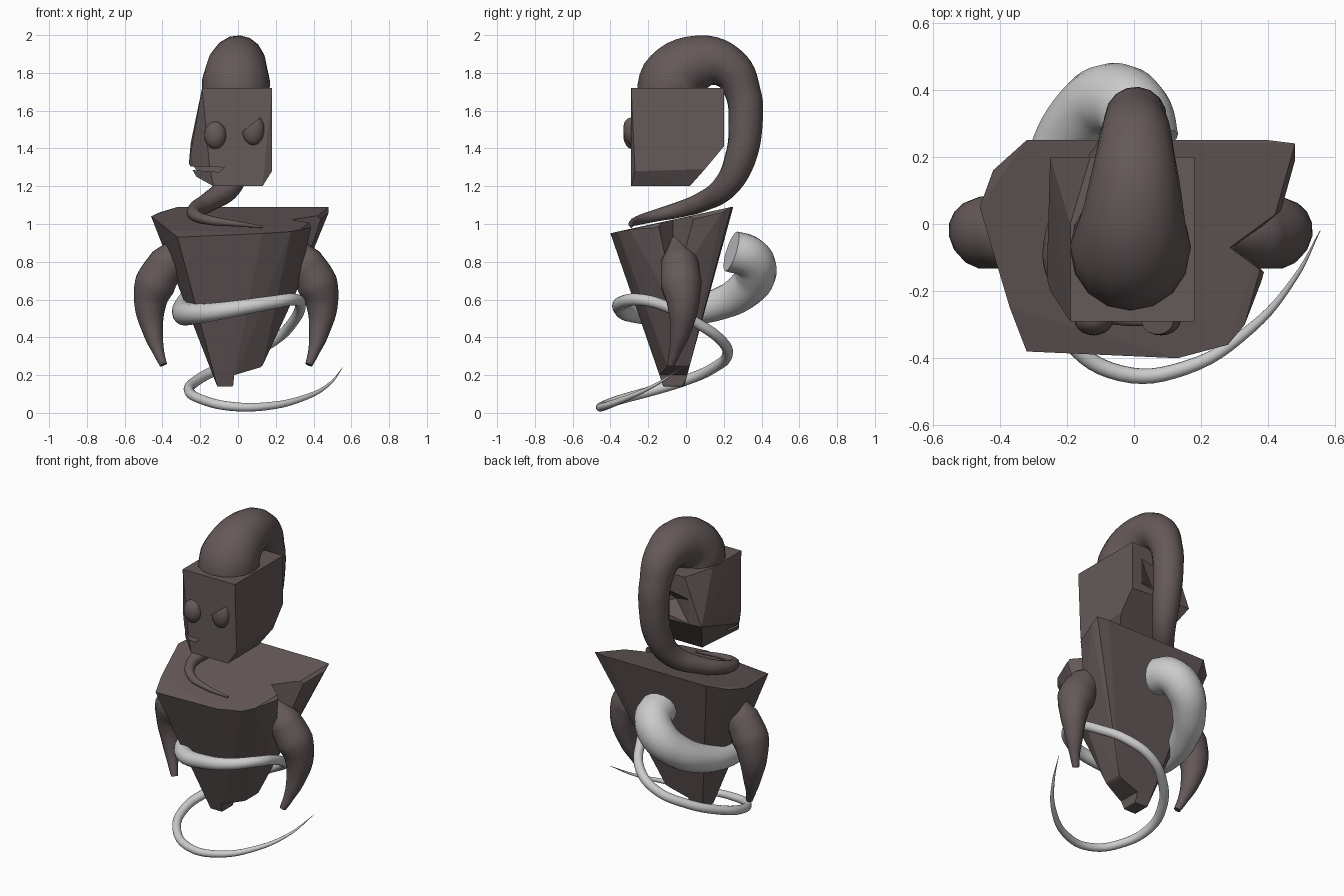
import bpy, bmesh, math
from mathutils import Vector

if "Cube" in bpy.data.objects:
    bpy.data.objects.remove(bpy.data.objects["Cube"])

dark = bpy.data.materials.new("dark_stone")
dark.diffuse_color = (0.13, 0.1, 0.1, 1)
dark.use_nodes = True
dark.node_tree.nodes["Principled BSDF"].inputs["Base Color"].default_value = dark.diffuse_color


def add(name, mesh, mat=None, smooth=False):
    ob = bpy.data.objects.new(name, mesh)
    bpy.context.collection.objects.link(ob)
    if mat:
        mesh.materials.clear()
        mesh.materials.append(mat)
    mesh.polygons.foreach_set("use_smooth", [smooth] * len(mesh.polygons))
    return ob


def soften(ob, degrees):
    bpy.ops.object.select_all(action='DESELECT')
    bpy.context.view_layer.objects.active = ob
    ob.select_set(True)
    bpy.ops.object.shade_smooth_by_angle(angle=math.radians(degrees))


def hull(name, pts, mat=dark):
    """Faceted rock from a handful of corner points."""
    bm = bmesh.new()
    for p in pts:
        bm.verts.new(p)
    bmesh.ops.convex_hull(bm, input=bm.verts)
    loose = [v for v in bm.verts if not v.link_faces]
    bmesh.ops.delete(bm, geom=loose, context='VERTS')
    bmesh.ops.recalc_face_normals(bm, faces=bm.faces)
    me = bpy.data.meshes.new(name)
    bm.to_mesh(me)
    bm.free()
    return add(name, me, mat)


def baked(ob):
    dg = bpy.context.evaluated_depsgraph_get()
    dg.update()
    return bpy.data.meshes.new_from_object(ob.evaluated_get(dg))


def carve(ob, pts):
    """Cut a wedge out of a rock."""
    cutter = hull("cutter", pts)
    cutter.hide_render = True
    m = ob.modifiers.new("cut", 'BOOLEAN')
    m.operation, m.solver, m.object = 'DIFFERENCE', 'EXACT', cutter
    me = baked(ob)
    ob.modifiers.clear()
    ob.data = me
    bpy.data.objects.remove(cutter)


def tube(name, pts, mat=None):
    """Tapered smooth tube through (x, y, z, radius) points."""
    cu = bpy.data.curves.new(name, 'CURVE')
    cu.dimensions = '3D'
    cu.bevel_depth, cu.bevel_resolution = 1, 6
    cu.resolution_u, cu.use_fill_caps = 6, True
    sp = cu.splines.new('BEZIER')
    sp.bezier_points.add(len(pts) - 1)
    for b, (x, y, z, r) in zip(sp.bezier_points, pts):
        b.co, b.radius = (x, y, z), r
        b.handle_left_type = b.handle_right_type = 'AUTO'
    tmp = bpy.data.objects.new("tmp", cu)
    bpy.context.collection.objects.link(tmp)
    me = baked(tmp)
    bpy.data.objects.remove(tmp)
    soften(add(name, me, mat, True), 50)


def eye(name, loc, size, lid=None):
    bm = bmesh.new()
    bmesh.ops.create_uvsphere(bm, u_segments=20, v_segments=12, radius=1)
    for v in bm.verts:
        v.co = Vector(a * b for a, b in zip(v.co, size)) + Vector(loc)
    if lid:
        bmesh.ops.bisect_plane(bm, geom=bm.verts[:] + bm.edges[:] + bm.faces[:],
                               plane_co=lid[0], plane_no=lid[1], clear_outer=True)
        bmesh.ops.holes_fill(bm, edges=[e for e in bm.edges if e.is_boundary])
    me = bpy.data.meshes.new(name)
    bm.to_mesh(me)
    bm.free()
    soften(add(name, me, dark, True), 40)


# Torso: inverted faceted wedge
torso = hull("torso", [
    (-.46, .05, 1.04), (-.42, .16, 1.06), (-.32, .25, 1.09), (.40, .25, 1.09),
    (.48, .24, 1.09), (.48, .19, 1.06), (.38, -.17, .98), (.33, -.30, .97),
    (.28, -.36, .96), (.13, -.40, .95), (-.32, -.38, .93), (-.37, -.25, .97),
    (-.28, -.12, .62), (.30, -.1, .62), (-.11, -.12, .14), (-.03, -.12, .14),
    (-.03, -.02, .14), (-.11, -.01, .14), (.13, -.10, .25), (.13, .02, .25)])
# Chipped right shoulder and lower corner
carve(torso, [(.27, -.07, 1.3), (.55, .12, 1.3), (.42, -.18, 1.3),
              (.30, -.07, .8), (.52, .09, .8), (.42, -.16, .8)])
carve(torso, [(x, y, z) for y in (-.3, .2)
              for x, z in ((-.03, .1), (-.02, .2), (.13, .245), (.2, .1))])

# Head: rough block with a chipped back and mouth slit
head = hull("head", [
    (-.19, -.29, 1.72), (.18, -.29, 1.72), (.18, .2, 1.72), (-.13, .2, 1.72),
    (-.19, .0, 1.72), (-.15, -.29, 1.3), (-.26, -.16, 1.32), (-.25, .2, 1.43),
    (-.25, -.2, 1.38), (-.22, -.22, 1.25), (-.13, -.29, 1.2), (.13, -.29, 1.2),
    (.13, .02, 1.2), (-.13, .02, 1.2), (.18, -.27, 1.28), (.18, .1, 1.29),
    (.18, .2, 1.41)])
carve(head, [(x, y, z) for y in (-.35, -.1) for x, z in
             ((-.3, 1.305), (-.07, 1.3), (-.1, 1.275), (-.3, 1.29))])
# Shallow hollow in the back of the head
carve(head, [(-.2, .22, 1.6), (.15, .22, 1.66), (.15, .22, 1.45),
             (-.2, .22, 1.4), (-.02, .13, 1.53)])

# Eyes, the right one under a slanted lid
eye("left_eye", (-.12, -.285, 1.47), (.058, .047, .073))
eye("right_eye", (.08, -.285, 1.5), (.06, .047, .083),
    ((.075, -.29, 1.53), (-.62, 0, .78)))

# Arching hair that runs from the head down to the shoulders
tube("hair", [
    (-.01, -.08, 1.62, .175), (-.01, -.065, 1.76, .18), (0, .07, 1.855, .145),
    (.005, .22, 1.83, .115), (.005, .30, 1.70, .095), (.005, .315, 1.52, .09),
    (-.005, .285, 1.34, .082), (-.05, .21, 1.2, .068), (-.15, .09, 1.12, .053),
    (-.225, -.04, 1.075, .042), (-.225, -.16, 1.045, .032), (-.15, -.25, 1.02, .025),
    (-.04, -.285, 1.005, .017), (.13, -.29, .985, .006)], dark)

# Claw arms, mirrored
for side, name in ((-1, "left_arm"), (1, "right_arm")):
    tube(name, [(side * x - .01, y, z, r) for x, y, z, r in (
        (.29, -.05, .92, .03), (.36, -.035, .80, .1), (.43, -.025, .68, .11),
        (.455, -.015, .57, .085), (.44, -.03, .43, .055), (.41, -.06, .32, .03),
        (.385, -.08, .255, .02))], dark)

# Coiling grey tail
tube("tail", [
    (.025, .24, .855, .11), (-.0, .335, .825, .11), (-.07, .37, .745, .11),
    (-.16, .31, .65, .1), (-.24, .17, .575, .085), (-.28, .0, .535, .07),
    (-.26, -.16, .525, .06), (-.17, -.29, .53, .05), (0, -.345, .555, .042),
    (.18, -.335, .585, .035), (.30, -.25, .6, .031), (.33, -.12, .57, .029),
    (.29, .05, .48, .028), (.20, .18, .39, .028), (.06, .22, .31, .028),
    (-.10, .14, .235, .028), (-.22, -.01, .17, .028), (-.26, -.17, .12, .027),
    (-.19, -.35, .07, .025), (-.04, -.445, .035, .024), (.15, -.43, .035, .021),
    (.35, -.31, .08, .015), (.48, -.16, .15, .008), (.555, -.02, .24, .001)])
